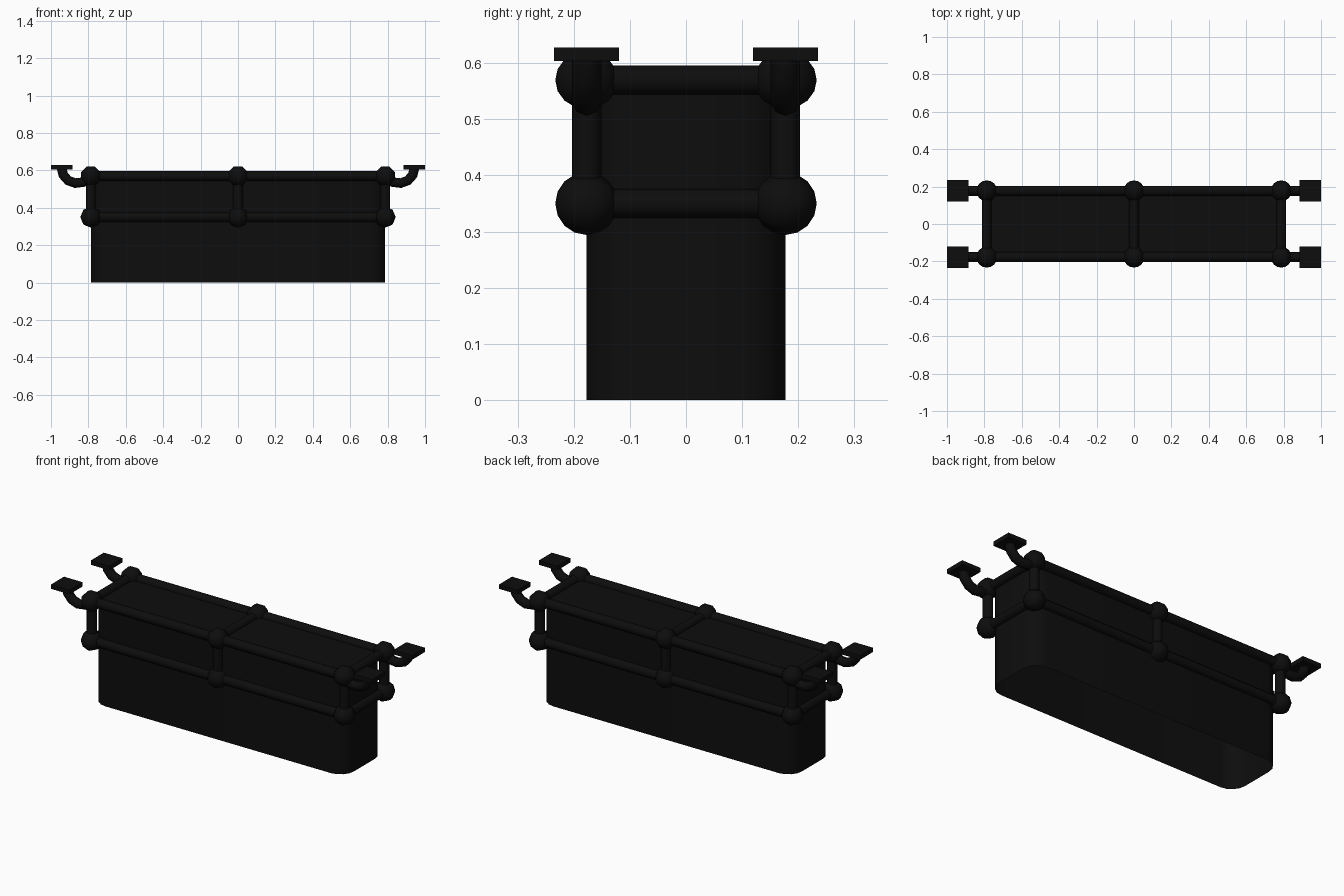
import bpy, bmesh, math
from mathutils import Vector, Matrix

if "Cube" in bpy.data.objects:
    bpy.data.objects.remove(bpy.data.objects["Cube"])

black = bpy.data.materials.new("soft black")
black.diffuse_color = (0.004, 0.004, 0.004, 1)
black.use_nodes = True
black.node_tree.nodes["Principled BSDF"].inputs["Base Color"].default_value = black.diffuse_color

X, Y = 0.787, 0.177          # frame half sizes
Z_LOW, Z_TOP = 0.35, 0.57    # rail heights
R = 0.026                    # pipe radius


def finish(name, bm, angle=50):
    me = bpy.data.meshes.new(name)
    bm.normal_update()
    bm.to_mesh(me)
    bm.free()
    me.materials.append(black)
    ob = bpy.data.objects.new(name, me)
    bpy.context.collection.objects.link(ob)
    bpy.ops.object.select_all(action='DESELECT')
    ob.select_set(True)
    bpy.context.view_layer.objects.active = ob
    bpy.ops.object.shade_smooth_by_angle(angle=math.radians(angle))
    return ob


def pipe(name, a, b):
    a, b = Vector(a), Vector(b)
    d = b - a
    bm = bmesh.new()
    m = Matrix.Translation((a + b) / 2) @ d.to_track_quat('Z', 'Y').to_matrix().to_4x4()
    bmesh.ops.create_cone(bm, segments=12, radius1=R, radius2=R, depth=d.length,
                          cap_ends=True, matrix=m)
    finish(name, bm)


def ball(name, loc, turn):
    bm = bmesh.new()
    m = Matrix.Translation(loc) @ Matrix.Rotation(math.pi / 2, 4, 'X') @ Matrix.Rotation(turn, 4, 'Z')
    bmesh.ops.create_uvsphere(bm, u_segments=8, v_segments=8, radius=0.056, matrix=m)
    finish(name, bm)


# Body: round-cornered skirt, closed on top and open underneath
bm = bmesh.new()
c = 0.085
ring = []
for i, (sx, sy) in enumerate([(1, 1), (-1, 1), (-1, -1), (1, -1)]):
    for k in range(5):
        t = math.radians(90 * i + 22.5 * k)
        ring.append((sx * (X - c) + c * math.cos(t), sy * (Y - c) + c * math.sin(t)))
low = [bm.verts.new((x, y, 0)) for x, y in ring]
top = [bm.verts.new((x, y, Z_TOP)) for x, y in ring]
n = len(ring)
for i in range(n):
    j = (i + 1) % n
    bm.faces.new((low[i], low[j], top[j], top[i]))
bm.faces.new(top)
finish("body_skirt", bm)

# Rails, cross bars, posts and joint balls
for z, level in ((Z_LOW, "lower"), (Z_TOP, "upper")):
    for s in (-1, 1):
        pipe(level + "_long_rail", (-X, s * Y, z), (X, s * Y, z))
        pipe(level + "_end_rail", (s * X, -Y, z), (s * X, Y, z))
        for x in (-X, 0, X):
            ball(level + "_joint", (x, s * Y, z), math.pi / 8 if z == Z_TOP else 0)
pipe("middle_cross_bar", (0, -Y, Z_TOP), (0, Y, Z_TOP))
for x in (-X, 0, X):
    for s in (-1, 1):
        pipe("post", (x, s * Y, Z_LOW), (x, s * Y, Z_TOP))

# Curved hanger arms with square mounting plates
path = [(0.79, 0.56), (0.83, 0.537), (0.87, 0.532), (0.908, 0.546), (0.934, 0.575), (0.942, 0.61)]
for sx in (-1, 1):
    for sy in (-1, 1):
        bm = bmesh.new()
        rings = []
        for i, (x, z) in enumerate(path):
            p, q = path[max(i - 1, 0)], path[min(i + 1, len(path) - 1)]
            t = Vector((q[0] - p[0], q[1] - p[1])).normalized()
            loop = []
            for k in range(8):
                a = k * math.tau / 8
                u, v = R * math.cos(a), R * math.sin(a)
                loop.append(bm.verts.new((sx * (x - t.y * u), sy * Y + v, z + t.x * u)))
            rings.append(loop)
        for r0, r1 in zip(rings, rings[1:]):
            for k in range(8):
                bm.faces.new((r0[k], r0[(k + 1) % 8], r1[(k + 1) % 8], r1[k]))
        bmesh.ops.recalc_face_normals(bm, faces=bm.faces)
        finish("hanger_arm", bm)

        bm = bmesh.new()
        m = Matrix.Translation((sx * 0.942, sy * Y, 0.616)) @ Matrix.Diagonal((0.116, 0.116, 0.024, 1))
        bmesh.ops.create_cube(bm, size=1, matrix=m)
        finish("mounting_plate", bm, 30)
